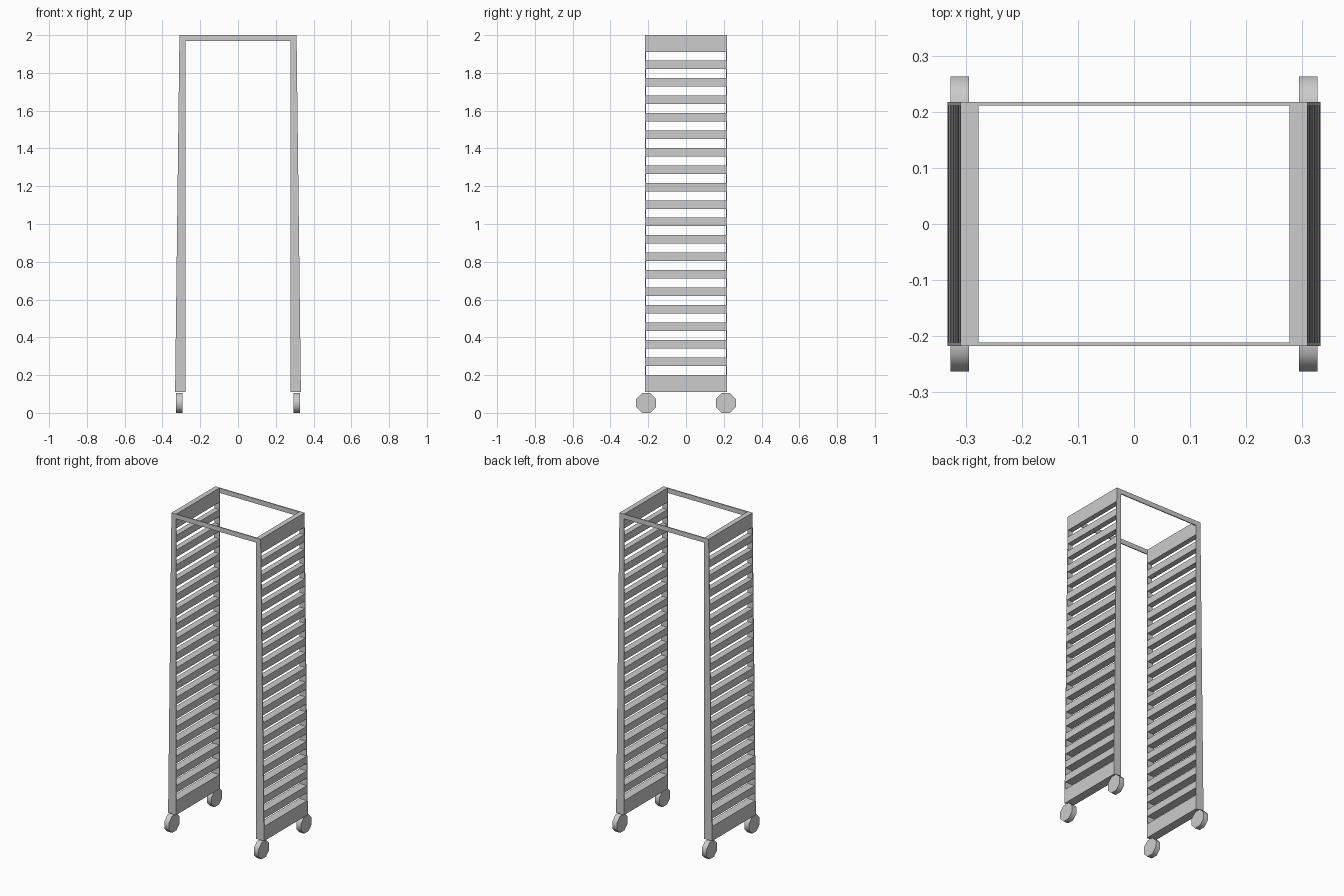
import bpy, bmesh, math
from mathutils import Matrix

if "Cube" in bpy.data.objects:
    bpy.data.objects.remove(bpy.data.objects["Cube"])

Z0, Z1 = 0.11, 2.0        # bottom and top of the frame
Y0 = 0.218                # half depth of the frame
T = 0.006                 # sheet thickness of the uprights
INNER = 0.278             # inner face of each side


def outer(z):
    # outer face leans inward toward the top
    return 0.333 + (0.31 - 0.333) * (z - Z0) / (Z1 - Z0)


def prism(bm, profile, y0, y1):
    # extrude an x-z profile along y
    face = bm.faces.new([bm.verts.new((x, y0, z)) for x, z in profile])
    ext = bmesh.ops.extrude_face_region(bm, geom=[face])
    verts = [g for g in ext["geom"] if isinstance(g, bmesh.types.BMVert)]
    bmesh.ops.translate(bm, verts=verts, vec=(0, y1 - y0, 0))


def slab(bm, s, za, zb, y0, y1):
    prism(bm, [(s * INNER, za), (s * outer(za), za),
               (s * outer(zb), zb), (s * INNER, zb)], y0, y1)


def finish(bm, name):
    bmesh.ops.recalc_face_normals(bm, faces=bm.faces[:])
    me = bpy.data.meshes.new(name)
    bm.to_mesh(me)
    bm.free()
    ob = bpy.data.objects.new(name, me)
    bpy.context.collection.objects.link(ob)
    return ob


for s, side in ((-1, "left"), (1, "right")):
    # tapered uprights at the front and back
    for d, end in ((-1, "front"), (1, "back")):
        bm = bmesh.new()
        slab(bm, s, Z0, Z1, d * Y0, d * (Y0 - T))
        finish(bm, f"{side}_{end}_upright")

        # eight-sided caster wheel
        bm = bmesh.new()
        r = 0.0525 / math.cos(math.pi / 8)
        m = (Matrix.Translation((s * 0.311, d * 0.211, 0.0525))
             @ Matrix.Rotation(math.pi / 2, 4, 'Y')
             @ Matrix.Rotation(math.pi / 8, 4, 'Z'))
        bmesh.ops.create_cone(bm, cap_ends=True, segments=8, radius1=r,
                              radius2=r, depth=0.033, matrix=m)
        wheel = finish(bm, f"{side}_{end}_wheel")
        for p in wheel.data.polygons:
            p.use_smooth = True
        bpy.context.view_layer.objects.active = wheel
        bpy.ops.object.select_all(action='DESELECT')
        wheel.select_set(True)
        bpy.ops.object.shade_smooth_by_angle(angle=math.radians(50))

    # top and bottom side panels
    yi = Y0 - T
    for za, zb, name in ((Z0, 0.2, "bottom_panel"), (1.91, Z1, "top_panel")):
        bm = bmesh.new()
        slab(bm, s, za, zb, -yi, yi)
        finish(bm, f"{side}_{name}")

    # tray rails
    bm = bmesh.new()
    for i in range(18):
        z = 0.249 + i * (1.82 - 0.249) / 17
        slab(bm, s, z, z + 0.045, -yi, yi)
    finish(bm, f"{side}_tray_rails")

# top cross bars
for d, end in ((-1, "front"), (1, "back")):
    bm = bmesh.new()
    prism(bm, [(-INNER, 1.97), (INNER, 1.97), (INNER, Z1), (-INNER, Z1)],
          d * Y0, d * (Y0 - T))
    finish(bm, f"{end}_cross_bar")
